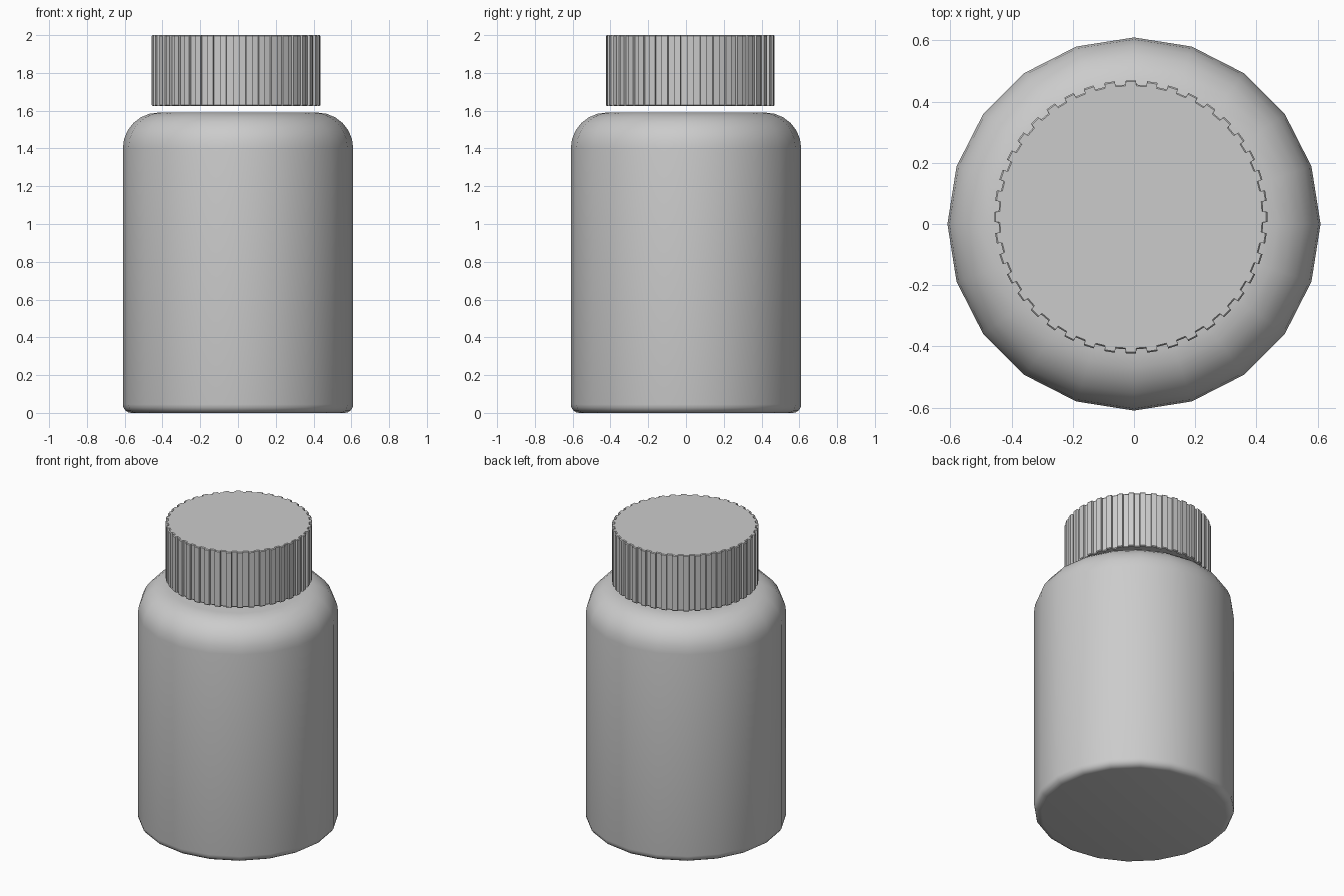
import bpy, bmesh
from math import sin, cos, pi, radians

if "Cube" in bpy.data.objects:
    bpy.data.objects.remove(bpy.data.objects["Cube"])


def finish(bm, name, angle):
    bmesh.ops.recalc_face_normals(bm, faces=bm.faces)
    me = bpy.data.meshes.new(name)
    bm.to_mesh(me)
    bm.free()
    ob = bpy.data.objects.new(name, me)
    bpy.context.collection.objects.link(ob)
    bpy.ops.object.select_all(action='DESELECT')
    ob.select_set(True)
    bpy.context.view_layer.objects.active = ob
    bpy.ops.object.shade_smooth_by_angle(angle=radians(angle))
    return ob


def loft(bm, rings):
    """Skin a stack of closed rings and cap both ends."""
    vs = [[bm.verts.new(p) for p in ring] for ring in rings]
    n = len(vs[0])
    for a, b in zip(vs, vs[1:]):
        for i in range(n):
            j = (i + 1) % n
            bm.faces.new((a[i], a[j], b[j], b[i]))
    bm.faces.new(vs[0])
    bm.faces.new(vs[-1])


# bottle body: 20 sides, small rounded base and large rounded shoulder
R, B, S, TOP = 0.61, 0.045, 0.19, 1.59
profile = [(R - B + B * sin(t * pi / 8), B - B * cos(t * pi / 8)) for t in range(5)]
profile += [(R - S + S * cos(t * pi / 12), TOP - S + S * sin(t * pi / 12)) for t in range(7)]
bm = bmesh.new()
loft(bm, [[(r * cos(i * pi / 10), r * sin(i * pi / 10), z) for i in range(20)]
          for r, z in profile])
finish(bm, "bottle_body", 40)

# ribbed screw cap, slightly off centre and lifted clear of the shoulder
TEETH, CX, CY = 40, -0.01, 0.023
outline = []
for i in range(TEETH):
    for off, r in ((-0.26, 0.433), (-0.24, 0.447), (0.24, 0.447), (0.26, 0.433)):
        a = (i + off) * 2 * pi / TEETH
        outline.append((r * cos(a), r * sin(a)))
bm = bmesh.new()
loft(bm, [[(CX + x * s, CY + y * s, z) for x, y in outline]
          for s, z in ((0.99, 1.625), (1, 1.63), (1, 1.995), (0.99, 2.0))])
finish(bm, "ribbed_cap", 20)
